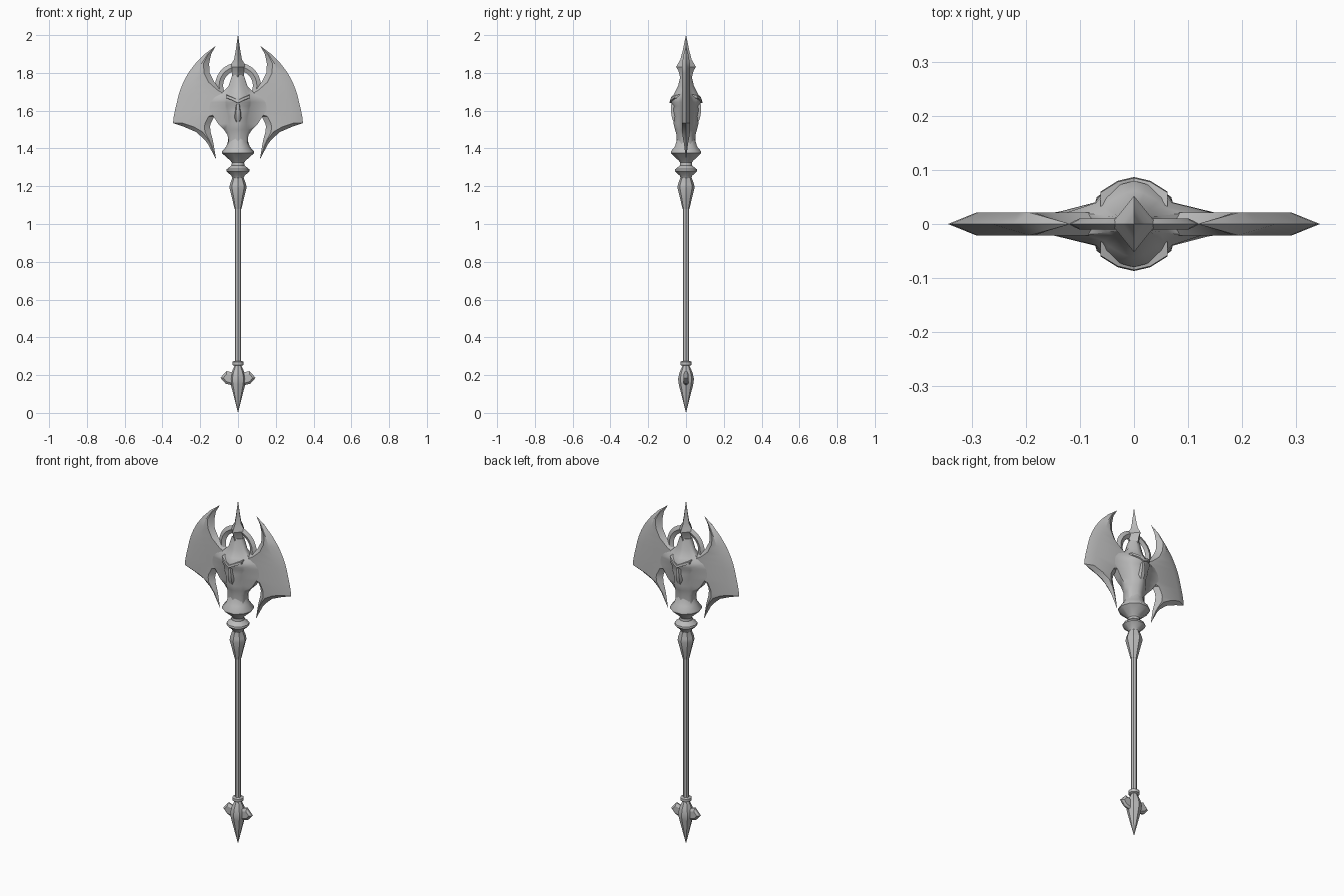
import bpy, bmesh, math

if "Cube" in bpy.data.objects:
    bpy.data.objects.remove(bpy.data.objects["Cube"])

steel = bpy.data.materials.new("grey_steel")
steel.use_nodes = True
GREY = (0.5, 0.5, 0.5, 1)
steel.diffuse_color = GREY
steel.node_tree.nodes["Principled BSDF"].inputs["Base Color"].default_value = GREY


def finish(name, bm, angle):
    bmesh.ops.remove_doubles(bm, verts=bm.verts, dist=0.0004)
    bmesh.ops.recalc_face_normals(bm, faces=bm.faces)
    mesh = bpy.data.meshes.new(name)
    bm.to_mesh(mesh)
    bm.free()
    mesh.materials.append(steel)
    obj = bpy.data.objects.new(name, mesh)
    bpy.context.collection.objects.link(obj)
    bpy.ops.object.select_all(action="DESELECT")
    obj.select_set(True)
    bpy.context.view_layer.objects.active = obj
    bpy.ops.object.shade_smooth_by_angle(angle=math.radians(angle))
    return obj


def loft(name, sections, angle=40):
    """Skin a stack of closed cross-sections and cap both ends."""
    bm = bmesh.new()
    rings = [[bm.verts.new(p) for p in s] for s in sections]
    n = len(rings[0])
    for a, b in zip(rings, rings[1:]):
        for i in range(n):
            j = (i + 1) % n
            bm.faces.new((a[i], a[j], b[j], b[i]))
    bm.faces.new(rings[0])
    bm.faces.new(rings[-1])
    return finish(name, bm, angle)


def turned(name, profile, sides=8, angle=40):
    """Rows of z, x radius, y radius."""
    steps = [2 * math.pi * i / sides for i in range(sides)]
    return loft(name, [[(rx * math.cos(t), ry * math.sin(t), z) for t in steps]
                       for z, rx, ry in profile], angle)


def round_rows(*rows):
    return [(z, r, r) for z, r in rows]


# Handle, from the pommel up to the collars
turned("pommel_spike", round_rows((0, 0.0005), (0.15, 0.038), (0.18, 0.042),
                                  (0.215, 0.034), (0.25, 0.018)))
turned("pommel_ring", round_rows((0.25, 0.024), (0.254, 0.03), (0.27, 0.03), (0.274, 0.024)), 12)
turned("shaft", round_rows((0.23, 0.017), (1.1, 0.017)))
turned("upper_grip", round_rows((1.08, 0.018), (1.13, 0.03), (1.19, 0.045), (1.21, 0.043),
                                (1.25, 0.028), (1.26, 0.03)))
turned("lower_collar", round_rows((1.24, 0.028), (1.255, 0.034), (1.28, 0.062),
                                  (1.29, 0.06), (1.31, 0.034), (1.335, 0.032)), 10)
turned("upper_collar", round_rows((1.32, 0.03), (1.335, 0.04), (1.375, 0.085),
                                  (1.385, 0.084), (1.41, 0.062), (1.46, 0.046), (1.5, 0.04)), 10)

# Pommel fins
for side, label in ((1, "left"), (-1, "right")):
    outline = [(0.025, 0.212), (0.06, 0.222), (0.093, 0.186), (0.066, 0.155), (0.025, 0.145)]
    core = [(0.035, 0.2), (0.06, 0.206), (0.078, 0.185), (0.062, 0.166), (0.035, 0.158)]
    loft(label + "_pommel_fin", [[(side * x, y, z) for x, z in pts]
         for pts, y in ((core, -0.014), (outline, -0.004), (outline, 0.004), (core, 0.014))], 25)

# Blades: rows of z, inner edge, outer edge; sharp on both edges
EDGE = [(1.942, .118, .119), (1.9, .142, .176), (1.85, .153, .225), (1.8, .15, .263),
        (1.75, .125, .29), (1.71, .08, .306), (1.68, .03, .315), (1.6, .03, .334),
        (1.57, .125, .34), (1.534, .144, .344), (1.515, .148, .287), (1.487, .145, .222),
        (1.45, .135, .18), (1.423, .129, .159), (1.344, .116, .117)]


def blade_section(side, z, a, b):
    w = b - a
    t = 0.021 * min(1, w / 0.06)
    p, q = a + min(0.03, w * 0.45), b - min(0.052, w * 0.45)
    return [(side * x, y, z) for x, y in ((a, 0), (p, -t), (q, -t), (b, 0), (q, t), (p, t))]


for side, label in ((1, "left"), (-1, "right")):
    loft(label + "_blade", [blade_section(side, *row) for row in EDGE], 30)

# Central head: rows of z, side reach, side depth, cheek width, front depth
HEAD = [(1.42, .05, .01, .04, .05), (1.47, .055, .015, .04, .05), (1.5, .075, .018, .045, .058),
        (1.53, .105, .02, .045, .066), (1.57, .13, .021, .048, .064), (1.6, .15, .021, .055, .07),
        (1.625, .15, .021, .06, .066), (1.645, .145, .021, .062, .08), (1.67, .125, .021, .058, .08),
        (1.69, .09, .02, .045, .062), (1.73, .05, .015, .03, .042), (1.79, .03, .012, .02, .028)]


def head_section(z, reach, edge, cheek, front):
    quarter = [(reach, edge), (cheek + 0.01, front * 0.5), (cheek, front * 0.68), (cheek * 0.4, front * 0.92)]
    half = quarter + [(0, front)] + [(-x, y) for x, y in reversed(quarter)]
    return [(x, y, z) for x, y in half] + [(-x, -y, z) for x, y in half]


loft("axe_head_core", [head_section(*row) for row in HEAD], 50)

# Carved brows and snout on front and back
for face, label in ((-1, "front"), (1, "back")):
    for side, hand in ((1, "left"), (-1, "right")):
        loft(f"{label}_{hand}_brow", [[(side * x, face * (y + dy), z + dz) for dy, dz in
             ((-.02, .014), (.006, .01), (.008, -.004), (-.02, -.01))]
             for x, y, z in ((0, .079, 1.645), (.03, .072, 1.66), (.062, .052, 1.672))], 50)
    loft(f"{label}_snout", [[(-w, face * .05, z), (-w * .5, face * d, z),
         (w * .5, face * d, z), (w, face * .05, z)] for z, w, d in
         ((1.53, .012, .06), (1.56, .022, .074), (1.595, .02, .08), (1.635, .012, .078))], 50)

# Halo ring and top spike
bpy.ops.mesh.primitive_torus_add(major_segments=28, minor_segments=4, major_radius=0.1,
                                 minor_radius=0.021, location=(0, 0, 1.733),
                                 rotation=(math.pi / 2, 0, 0))
halo = bpy.context.object
halo.name = "halo_ring"
halo.scale.z = 0.5
halo.data.materials.append(steel)
bpy.ops.object.shade_smooth_by_angle(angle=math.radians(30))

turned("top_spike", [(1.72, .035, .045), (1.77, .03, .03), (1.81, .034, .04), (1.832, .042, .052),
                     (1.85, .034, .042), (1.87, .021, .03), (1.92, .012, .017), (2.0, .0005, .0005)],
       4, 30)
